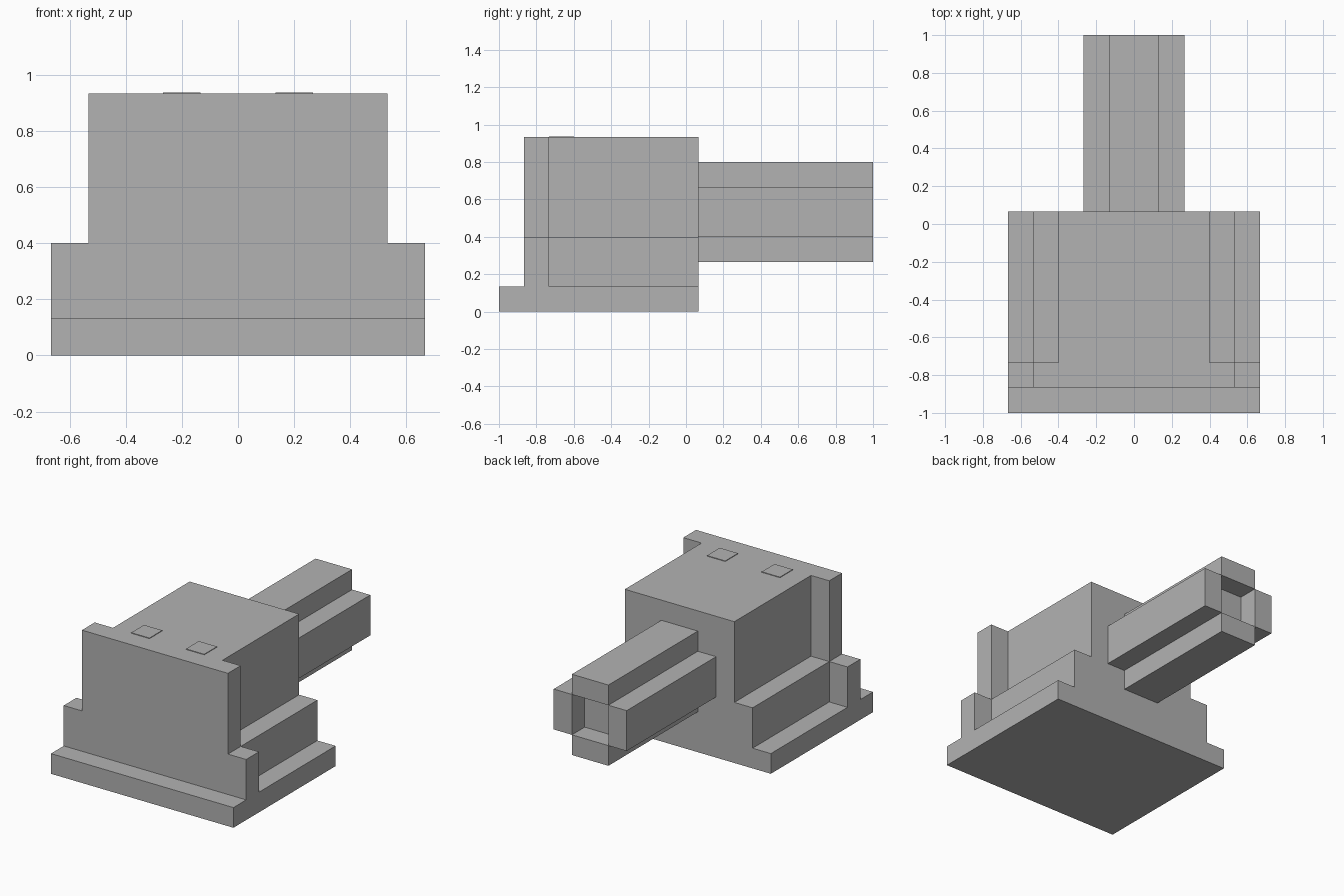
import bpy
import bmesh

cube = bpy.data.objects.get("Cube")
if cube:
    bpy.data.objects.remove(cube, do_unlink=True)

U = 2 / 15  # grid unit: the model is 15 units long

grey = bpy.data.materials.new("plain grey")
grey.use_nodes = True
colour = (0.448, 0.448, 0.448, 1)
grey.diffuse_color = colour
grey.node_tree.nodes["Principled BSDF"].inputs["Base Color"].default_value = colour


def extrude_profile(name, half, front, back):
    """Mirror a half outline of (x, z) points, then extrude it along y (grid units)."""
    outline = half + [(-x, z) for x, z in reversed(half)]
    bm = bmesh.new()
    face = bm.faces.new([bm.verts.new((x * U, front * U, z * U)) for x, z in outline])
    solid = bmesh.ops.extrude_face_region(bm, geom=[face])
    moved = [g for g in solid["geom"] if isinstance(g, bmesh.types.BMVert)]
    bmesh.ops.translate(bm, verts=moved, vec=(0, (back - front) * U, 0))
    bmesh.ops.recalc_face_normals(bm, faces=bm.faces)
    mesh = bpy.data.meshes.new(name)
    bm.to_mesh(mesh)
    bm.free()
    mesh.materials.append(grey)
    obj = bpy.data.objects.new(name, mesh)
    bpy.context.collection.objects.link(obj)
    return obj


def box(name, x, y, z):
    """Box given by its (low, high) range on each axis, in grid units."""
    obj = extrude_profile(name, [((x[1] - x[0]) / 2, z[0]), ((x[1] - x[0]) / 2, z[1])], *y)
    obj.location.x = (x[0] + x[1]) / 2 * U
    return obj


# Base plate, stepped front wall and stepped body
FRONT, BACK = -7.5, 0.5
box("base_plate", (-5, 5), (FRONT, BACK), (0, 1))
extrude_profile("front_wall", [(5, 1), (5, 3), (4, 3), (4, 7)], FRONT + 1, FRONT + 2)
extrude_profile("body", [(4, 1), (4, 3), (3, 3), (3, 7)], FRONT + 2, BACK)

# Cross-shaped barrel, with a square recess one unit deep at its end
cross = [(1, 2), (1, 3), (2, 3), (2, 5), (1, 5), (1, 6)]
extrude_profile("barrel", cross, BACK, 6.5)
TIP = (6.5, 7.5)
box("barrel_tip_top", (-1, 1), TIP, (5, 6))
box("barrel_tip_bottom", (-1, 1), TIP, (2, 3))
box("barrel_tip_left", (1, 2), TIP, (3, 5))
box("barrel_tip_right", (-2, -1), TIP, (3, 5))

# Two thin plates on the roof
for side, x in (("left", (1, 2)), ("right", (-2, -1))):
    box("roof_plate_" + side, x, (FRONT + 2, FRONT + 3), (7, 7.03))
